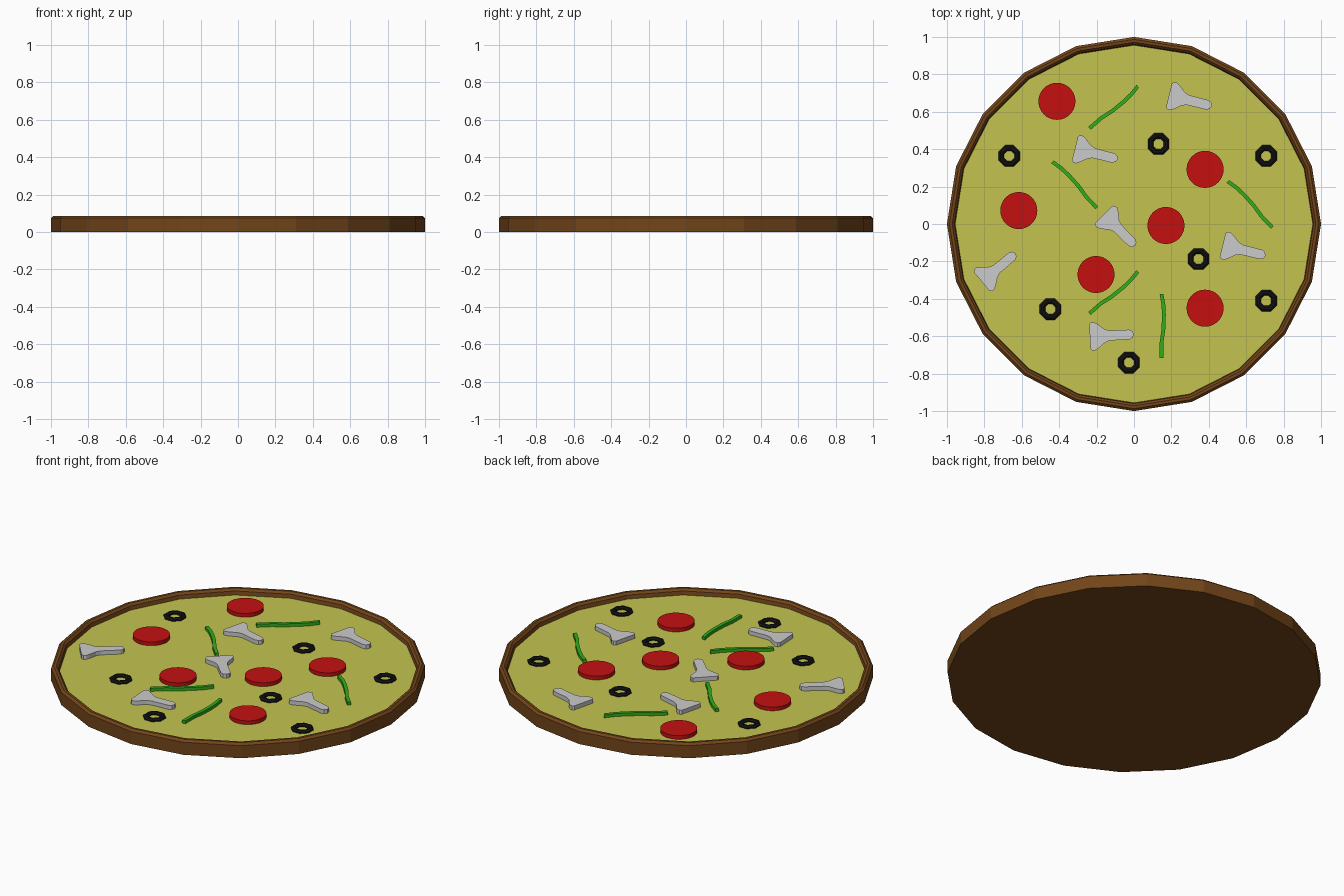
import bpy, bmesh
from math import cos, sin, pi, radians
from mathutils import Matrix, Vector

if "Cube" in bpy.data.objects:
    bpy.data.objects.remove(bpy.data.objects["Cube"])

CHEESE_Z = 0.052


def material(name, rgb):
    m = bpy.data.materials.new(name)
    m.diffuse_color = (*rgb, 1)
    m.use_nodes = True
    m.node_tree.nodes["Principled BSDF"].inputs["Base Color"].default_value = m.diffuse_color
    return m


def finish(bm, name, mat=None, loc=(0, 0), angle=0):
    bmesh.ops.recalc_face_normals(bm, faces=bm.faces[:])
    mesh = bpy.data.meshes.new(name)
    bm.to_mesh(mesh)
    bm.free()
    if mat:
        mesh.materials.append(mat)
    ob = bpy.data.objects.new(name, mesh)
    ob.location = (loc[0], loc[1], 0)
    ob.rotation_euler.z = radians(angle)
    bpy.context.collection.objects.link(ob)
    return ob


def prism(name, outline, z0, z1, mat=None, loc=(0, 0), angle=0):
    """Flat outline pushed up from z0 to z1."""
    bm = bmesh.new()
    lo = [bm.verts.new((x, y, z0)) for x, y in outline]
    hi = [bm.verts.new((x, y, z1)) for x, y in outline]
    n = len(outline)
    bm.faces.new(lo[::-1])
    bm.faces.new(hi)
    for i in range(n):
        j = (i + 1) % n
        bm.faces.new((lo[i], lo[j], hi[j], hi[i]))
    return finish(bm, name, mat, loc, angle)


def ring(name, profile, sides, mat, loc=(0, 0), phase=0):
    """Closed (radius, z) profile turned around z."""
    bm = bmesh.new()
    rows = []
    for i in range(sides):
        a = 2 * pi * i / sides + phase
        rows.append([bm.verts.new((r * cos(a), r * sin(a), z)) for r, z in profile])
    n = len(profile)
    for i in range(sides):
        p, q = rows[i], rows[(i + 1) % sides]
        for k in range(n):
            l = (k + 1) % n
            bm.faces.new((p[k], q[k], q[l], p[l]))
    return finish(bm, name, mat, loc)


def circle(r, sides):
    return [(r * cos(2 * pi * i / sides), r * sin(2 * pi * i / sides)) for i in range(sides)]


crust_mat = material("crust_brown", (0.17, 0.06, 0.01))
cheese_mat = material("cheese_yellow", (0.55, 0.55, 0.08))
red_mat = material("sausage_red", (0.55, 0.005, 0.005))
black_mat = material("olive_black", (0.006, 0.006, 0.006))
green_mat = material("pepper_green", (0.03, 0.42, 0.01))

# Crust: rim with chamfered lip, and the base plate
ring("crust_rim", [(1, 0), (1, 0.074), (0.987, 0.086), (0.972, 0.086),
                   (0.96, 0.074), (0.955, 0.045), (0.955, 0)], 20, crust_mat)
prism("crust_base", circle(0.955, 20), 0, 0.03, crust_mat)
prism("cheese", circle(0.956, 20), 0.03, CHEESE_Z, cheese_mat)

# Sausage slices
for p in [(-0.412, 0.656), (0.38, 0.292), (-0.616, 0.072),
          (0.171, -0.008), (-0.203, -0.27), (0.38, -0.45)]:
    prism("sausage_slice", circle(0.099, 32), CHEESE_Z - 0.005, CHEESE_Z + 0.022, red_mat, p)

# Olive rings
olive = [(0.062, 0.048), (0.062, 0.058), (0.052, 0.066),
         (0.039, 0.066), (0.029, 0.058), (0.029, 0.048)]
for p in [(-0.667, 0.364), (0.131, 0.428), (0.707, 0.364), (0.345, -0.187),
          (-0.447, -0.455), (0.707, -0.41), (-0.027, -0.741)]:
    ring("olive_ring", olive, 8, black_mat, p, pi / 8)

# Pepper strips: a slightly wavy ribbon
path = [(0, 0.171), (0.01, 0.115), (0.013, 0.06), (0.01, -0.02), (0, -0.09), (0, -0.171)]
strip = [(x + 0.01, y) for x, y in path] + [(x - 0.01, y) for x, y in reversed(path)]
for p, a in [((-0.109, 0.624), -49), ((-0.109, -0.366), -49), ((-0.317, 0.209), 44),
             ((0.62, 0.105), 44), ((0.147, -0.545), 0)]:
    prism("pepper_strip", strip, CHEESE_Z - 0.005, CHEESE_Z + 0.018, green_mat, p, a)

# Mushroom slices: half outline mirrored about the stem axis
half = [(0, 0.066), (0.01, 0.075), (0.025, 0.076), (0.045, 0.064), (0.08, 0.036),
        (0.105, 0.027), (0.212, 0.026), (0.229, 0.017)]
mushroom = half + [(0.236, 0)] + [(x, -y) for x, y in reversed(half)]
for p, a in [((0.187, 0.688), -14), ((-0.316, 0.404), -14), ((0.474, -0.112), -14),
             ((-0.236, -0.602), 3), ((-0.161, 0.051), -45), ((-0.814, -0.308), 40)]:
    prism("mushroom_slice", mushroom, CHEESE_Z - 0.005, CHEESE_Z + 0.024, None, p, a)
